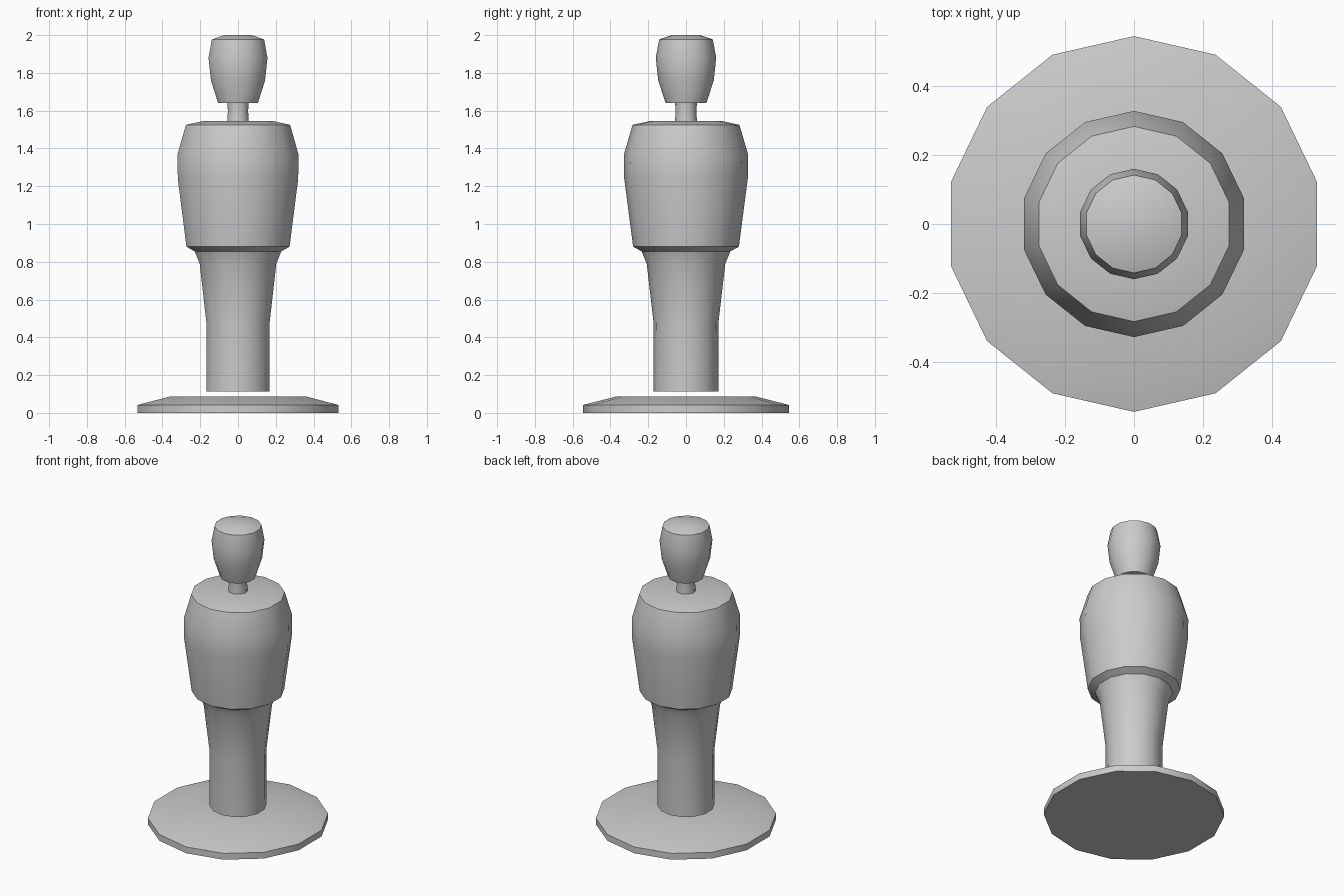
import bpy, bmesh, math

if "Cube" in bpy.data.objects:
    bpy.data.objects.remove(bpy.data.objects["Cube"])

SIDES = 14


def lathe(name, profile, cap_bottom=True, cap_top=True):
    """Revolve (radius, z) points into a 14-sided part."""
    bm = bmesh.new()
    rings = []
    for r, z in profile:
        ring = []
        for i in range(SIDES):
            a = math.pi / 2 + 2 * math.pi * i / SIDES
            ring.append(bm.verts.new((r * math.cos(a), r * math.sin(a), z)))
        rings.append(ring)
    for low, high in zip(rings, rings[1:]):
        for i in range(SIDES):
            j = (i + 1) % SIDES
            bm.faces.new((low[i], low[j], high[j], high[i]))
    if cap_bottom:
        bm.faces.new(rings[0][::-1])
    if cap_top:
        bm.faces.new(rings[-1])
    mesh = bpy.data.meshes.new(name)
    bm.to_mesh(mesh)
    bm.free()
    obj = bpy.data.objects.new(name, mesh)
    bpy.context.collection.objects.link(obj)
    bpy.ops.object.select_all(action='DESELECT')
    obj.select_set(True)
    bpy.context.view_layer.objects.active = obj
    bpy.ops.object.shade_smooth_by_angle(angle=math.radians(30))
    return obj


# Round stand with a shallow bevelled top
lathe("base", [(0.545, 0), (0.545, 0.042), (0.365, 0.088)])

# Lower body, floating just above the stand and flaring at the waist
lathe("legs", [(0.171, 0.112), (0.172, 0.48), (0.208, 0.79),
               (0.235, 0.855), (0.28, 0.88)], cap_top=False)

# Barrel-shaped upper body with sloped shoulders
lathe("torso", [(0.28, 0.88), (0.327, 1.24), (0.328, 1.37),
                (0.283, 1.525), (0.19, 1.545)], cap_bottom=False)

# Thin neck
lathe("neck", [(0.058, 1.545), (0.055, 1.60), (0.058, 1.64)],
      cap_bottom=False, cap_top=False)

# Tapered head with a nearly flat crown
lathe("head", [(0.108, 1.64), (0.147, 1.76), (0.160, 1.88),
               (0.142, 1.977), (0.075, 2.0)])
